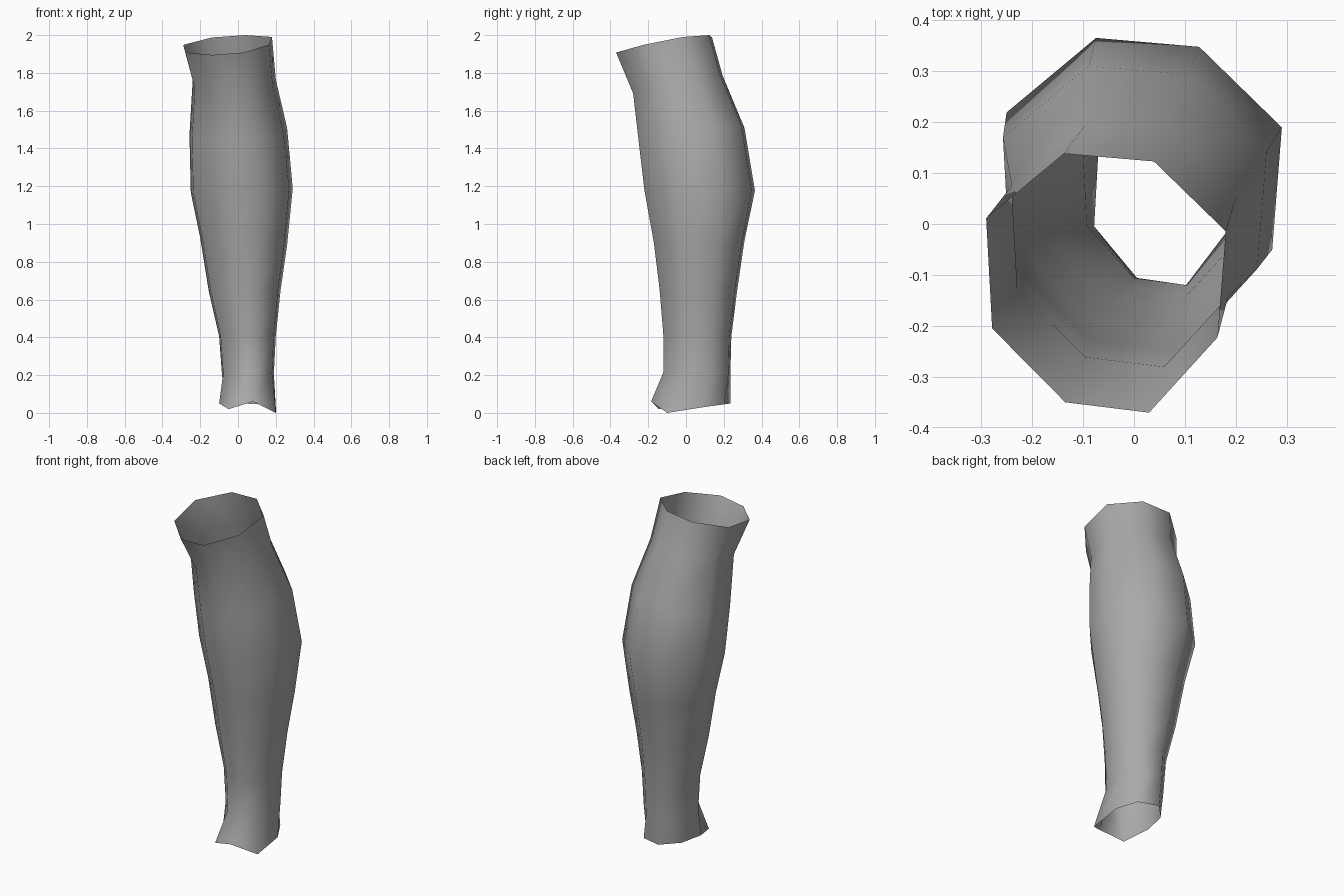
import bpy
import bmesh

if "Cube" in bpy.data.objects:
    bpy.data.objects.remove(bpy.data.objects["Cube"])

# Eight-sided cross-section inside a unit box, starting at the front left
SECTION = [(-.34, -.92), (.36, -1), (.93, -.42), (1, .4),
           (.4, .94), (-.35, 1), (-1, .5), (-.95, -.35)]

# Rings: x min, x max, y min, y max, height at origin, tilt along x, tilt along y
RINGS = [
    (-.085, .19, -.12, .235, .21, 0, -.03),
    (-.10, .20, -.12, .24, .41, 0, -.03),
    (-.155, .225, -.14, .27, .65, 0, -.03),
    (-.20, .26, -.17, .31, .91, -.08, 0),
    (-.25, .29, -.22, .365, 1.175, .04, .01),
    (-.257, .26, -.25, .31, 1.465, .08, .16),
    (-.24, .20, -.28, .193, 1.75, .02, .21),
    (-.29, .18, -.37, .138, 1.975, .10, .19),
]

# Uneven flared rim around the ankle
ANKLE_RIM = [(-.05, -.145, .02), (.08, -.185, .06), (.20, -.10, .0), (.20, .09, .03),
             (.14, .20, .045), (.02, .235, .05), (-.07, .14, .05), (-.10, .0, .05)]


def ring_points(x0, x1, y0, y1, z, tilt_x, tilt_y):
    points = []
    for u, v in SECTION:
        x = (x0 + x1) / 2 + u * (x1 - x0) / 2
        y = (y0 + y1) / 2 + v * (y1 - y0) / 2
        points.append((x, y, min(2.0, z + tilt_x * x + tilt_y * y)))
    return points


# Open lower-leg tube lofted from ankle to knee
bm = bmesh.new()
loops = [[bm.verts.new(p) for p in pts]
         for pts in [ANKLE_RIM] + [ring_points(*r) for r in RINGS]]
for low, high in zip(loops, loops[1:]):
    for i in range(8):
        j = (i + 1) % 8
        bm.faces.new((low[i], low[j], high[j], high[i])).smooth = True
mesh = bpy.data.meshes.new("lower_leg")
bm.to_mesh(mesh)
bm.free()

grey = bpy.data.materials.new("grey")
grey.diffuse_color = (.4, .4, .4, 1)
grey.use_nodes = True
grey.node_tree.nodes["Principled BSDF"].inputs["Base Color"].default_value = grey.diffuse_color
mesh.materials.append(grey)
leg = bpy.data.objects.new("lower_leg", mesh)
bpy.context.collection.objects.link(leg)
